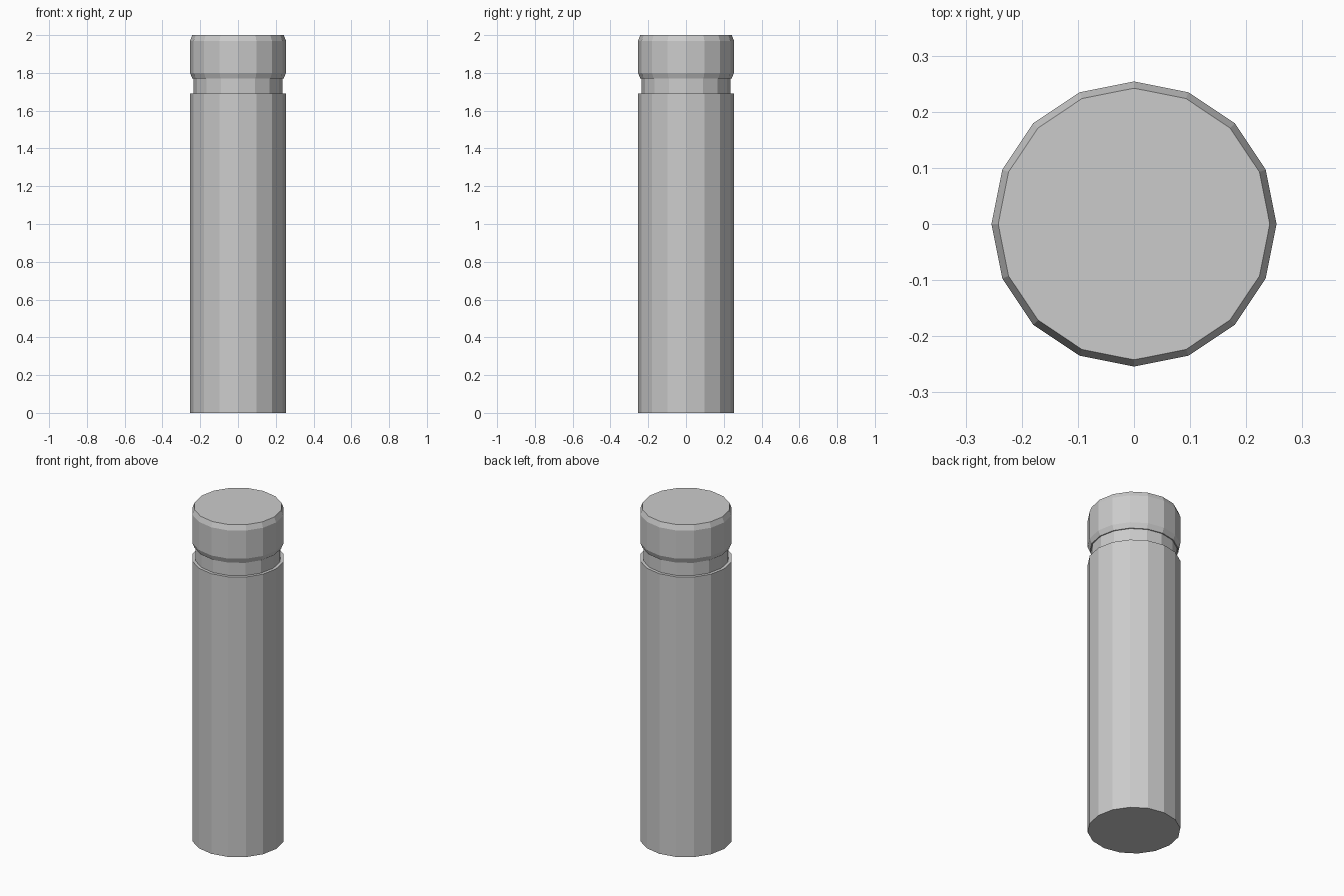
import bpy, bmesh
from math import cos, sin, tau

if "Cube" in bpy.data.objects:
    bpy.data.objects.remove(bpy.data.objects["Cube"])

SIDES = 16


def lathe(name, profile):
    """Turn a (radius, height) profile into a closed flat-faced solid."""
    bm = bmesh.new()
    rings = [[bm.verts.new((r * cos(tau * i / SIDES), r * sin(tau * i / SIDES), z))
              for i in range(SIDES)] for r, z in profile]
    for low, high in zip(rings, rings[1:]):
        for i in range(SIDES):
            j = (i + 1) % SIDES
            bm.faces.new((low[i], low[j], high[j], high[i]))
    bm.faces.new(rings[0][::-1])
    bm.faces.new(rings[-1])
    mesh = bpy.data.meshes.new(name)
    bm.to_mesh(mesh)
    bm.free()
    obj = bpy.data.objects.new(name, mesh)
    bpy.context.collection.objects.link(obj)
    return obj


# Post: main shaft, ledge, recessed neck and chamfered cap in one profile
lathe("bollard_post", [
    (0.254, 0.0), (0.254, 1.69),
    (0.236, 1.69), (0.236, 1.77),
    (0.242, 1.77), (0.254, 1.80),
    (0.254, 1.97), (0.242, 2.0),
])
